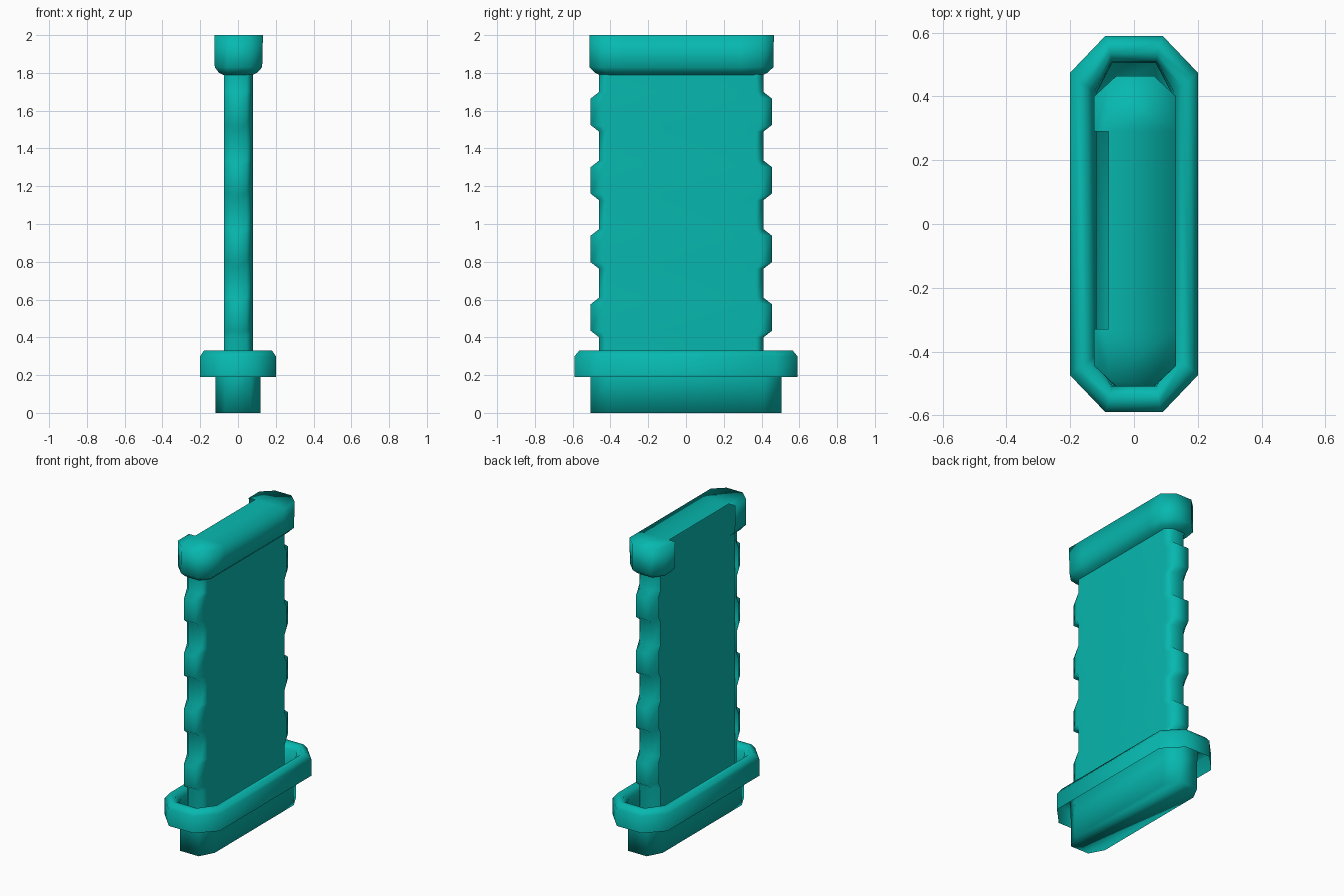
import bpy, bmesh, math

if "Cube" in bpy.data.objects:
    bpy.data.objects.remove(bpy.data.objects["Cube"])

teal = bpy.data.materials.new("teal")
teal.diffuse_color = (0.002, 0.48, 0.43, 1)
teal.use_nodes = True
teal.node_tree.nodes["Principled BSDF"].inputs["Base Color"].default_value = teal.diffuse_color


def octagon(z, x0, x1, y0, y1, cx, cy):
    """Rectangle with chamfered corners at height z."""
    return [(x0 + cx, y0, z), (x1 - cx, y0, z), (x1, y0 + cy, z), (x1, y1 - cy, z),
            (x1 - cx, y1, z), (x0 + cx, y1, z), (x0, y1 - cy, z), (x0, y0 + cy, z)]


def add_object(name, bm):
    mesh = bpy.data.meshes.new(name)
    bm.to_mesh(mesh)
    bm.free()
    ob = bpy.data.objects.new(name, mesh)
    bpy.context.collection.objects.link(ob)
    mesh.materials.append(teal)
    return ob


def loft(rings, bottom=False, top=False, open_left=False):
    """Skin a stack of octagon rings; open_left leaves out the -x side."""
    bm = bmesh.new()
    loops = [[bm.verts.new(p) for p in octagon(*r)] for r in rings]
    for a, b in zip(loops, loops[1:]):
        for i in range(8):
            if open_left and i == 6:
                continue
            j = (i + 1) % 8
            bm.faces.new((a[i], a[j], b[j], b[i]))
    if bottom:
        bm.faces.new(loops[0][::-1])
    if top:
        bm.faces.new(loops[-1])
    return bm


def smooth(ob, degrees):
    bpy.ops.object.select_all(action='DESELECT')
    ob.select_set(True)
    bpy.context.view_layer.objects.active = ob
    bpy.ops.object.shade_smooth_by_angle(angle=math.radians(degrees))


def centred(z, x, y, cx, cy):
    return (z, -x, x, -y, y, cx, cy)


# base cup: plug closed underneath, open on top
base = add_object("base_plug", loft([centred(0.0, 0.118, 0.505, 0.05, 0.095),
                                     centred(0.19, 0.118, 0.505, 0.05, 0.095)], bottom=True))
smooth(base, 100)

# hollow collar: outer wall, rounded lip, inner wall down to the plug
collar = add_object("collar", loft([centred(0.19, 0.20, 0.59, 0.11, 0.115),
                                    centred(0.30, 0.20, 0.59, 0.11, 0.115),
                                    centred(0.33, 0.18, 0.565, 0.10, 0.11),
                                    centred(0.33, 0.15, 0.535, 0.075, 0.10),
                                    centred(0.30, 0.125, 0.51, 0.055, 0.095),
                                    centred(0.19, 0.118, 0.505, 0.05, 0.095)]))
smooth(collar, 95)

# grip shell with four finger ridges on each narrow edge
rings = [(0.0, 0.0)]
for i in range(4):
    c = 0.505 + 0.363 * i
    rings += [(c - 0.105, 0.0), (c - 0.07, 0.045), (c + 0.07, 0.045), (c + 0.105, 0.0)]
rings.append((1.80, 0.0))
grip = add_object("grip", loft([(z, -0.075, 0.08, -0.46 - b, 0.41 + b, 0.035, 0.04 + b * 0.6)
                                for z, b in rings], open_left=True))
smooth(grip, 80)
grip.modifiers.new("flat_panel", 'WEIGHTED_NORMAL').keep_sharp = True

# recessed flat panel closing the left side of the grip
bm = bmesh.new()
bm.faces.new([bm.verts.new((-0.035, y, z))
              for y, z in ((-0.46, 0.0), (-0.46, 1.99), (0.41, 1.99), (0.41, 0.0))])
add_object("left_panel", bm)

# end cap shell, wider than the grip, with a notch cut out of its left wall
bm = loft([(1.79, -0.08, 0.08, -0.46, 0.41, 0.035, 0.05),
           (1.80, -0.10, 0.10, -0.48, 0.43, 0.05, 0.06),
           (1.83, -0.123, 0.128, -0.51, 0.463, 0.065, 0.065),
           (2.0, -0.125, 0.132, -0.51, 0.465, 0.07, 0.065)], top=True)
for co, no in (((0, -0.33, 0), (0, 1, 0)), ((0, 0.29, 0), (0, 1, 0)), ((-0.08, 0, 0), (1, 0, 0))):
    bmesh.ops.bisect_plane(bm, geom=bm.verts[:] + bm.edges[:] + bm.faces[:],
                           plane_co=co, plane_no=no)
notch = [f for f in bm.faces
         if f.calc_center_median().x < -0.08 and -0.33 < f.calc_center_median().y < 0.29]
bmesh.ops.delete(bm, geom=notch, context='FACES')
cap = add_object("end_cap", bm)
smooth(cap, 100)
